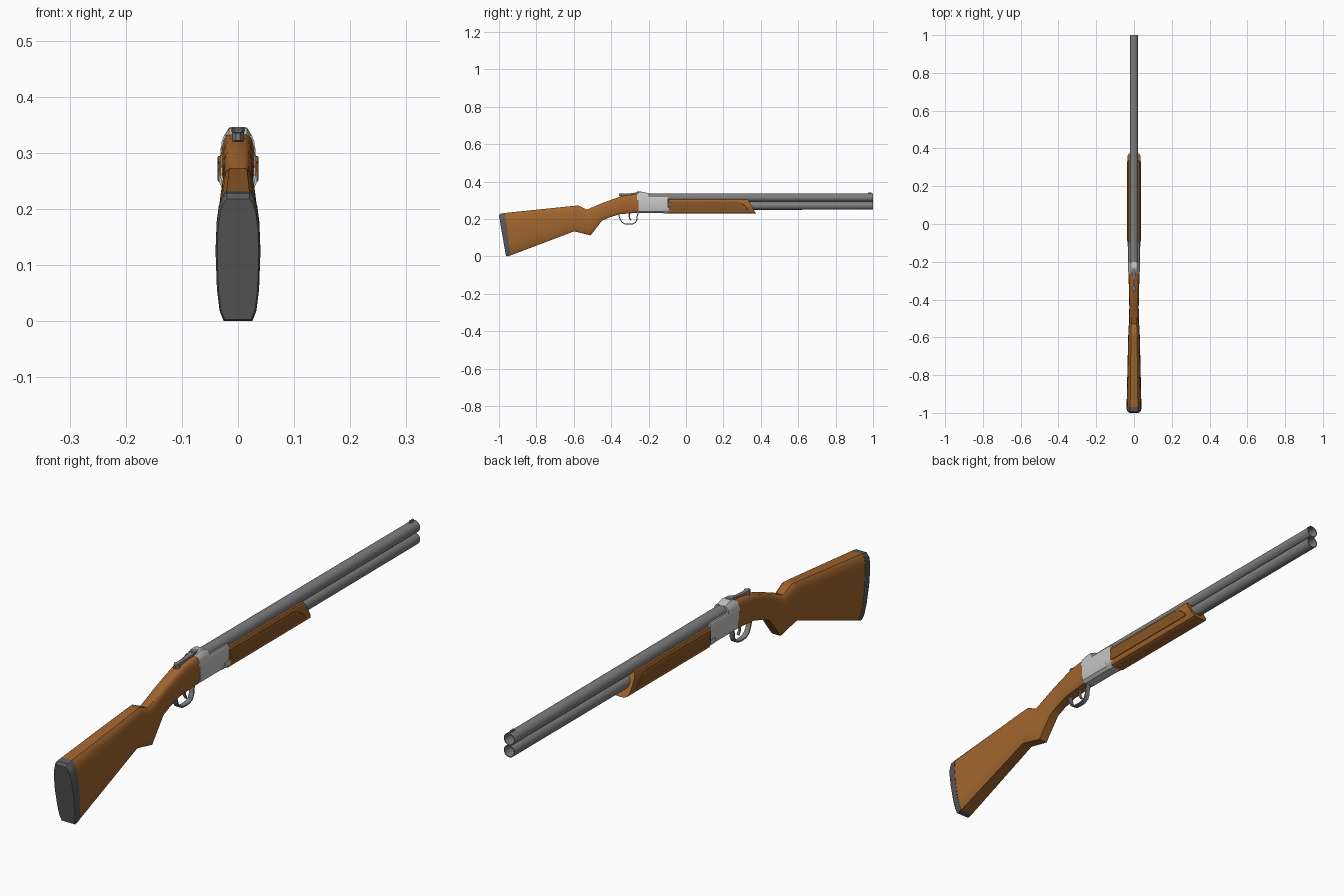
import bpy, bmesh, math
from mathutils import Vector

if "Cube" in bpy.data.objects:
    bpy.data.objects.remove(bpy.data.objects["Cube"])


def mat(name, rgb):
    m = bpy.data.materials.new(name)
    m.diffuse_color = (*rgb, 1)
    m.use_nodes = True
    m.node_tree.nodes["Principled BSDF"].inputs["Base Color"].default_value = m.diffuse_color
    return m


WOOD = mat("wood", (0.36, 0.13, 0.027))
DARK_WOOD = mat("dark wood", (0.25, 0.09, 0.018))
STEEL = mat("barrel steel", (0.21, 0.21, 0.21))
SILVER = mat("receiver silver", (0.56, 0.56, 0.56))
RUBBER = mat("rubber", (0.10, 0.10, 0.10))


def loft(name, rings, material, angle=35, caps=True, loop=False):
    """Skin a list of equal closed rings."""
    bm = bmesh.new()
    vs = [[bm.verts.new(p) for p in r] for r in rings]
    n = len(vs[0])
    pairs = list(zip(vs, vs[1:])) + ([(vs[-1], vs[0])] if loop else [])
    for a, b in pairs:
        for i in range(n):
            j = (i + 1) % n
            bm.faces.new((a[i], a[j], b[j], b[i]))
    if caps and not loop:
        bm.faces.new(vs[0])
        bm.faces.new(vs[-1])
    bmesh.ops.recalc_face_normals(bm, faces=bm.faces)
    me = bpy.data.meshes.new(name)
    bm.to_mesh(me)
    bm.free()
    me.materials.append(material)
    ob = bpy.data.objects.new(name, me)
    bpy.context.collection.objects.link(ob)
    if angle:
        bpy.ops.object.select_all(action='DESELECT')
        ob.select_set(True)
        bpy.context.view_layer.objects.active = ob
        bpy.ops.object.shade_smooth_by_angle(angle=math.radians(angle))
    return ob


def mirrored(half):
    """Right half outline (x, z), bottom to top, to a full closed outline."""
    return half + [(-x, z) for x, z in reversed(half)]


def circle(y, z, r, n=24):
    return [(r * math.cos(2 * math.pi * i / n), y, z + r * math.sin(2 * math.pi * i / n))
            for i in range(n)]


# height fraction, width fraction of the stock cross-section
OVAL = mirrored([(.64, 0), (.82, .08), (.94, .25), (1, .54), (.95, .76),
                 (.86, .88), (.72, .96), (.52, 1)])


def station(yb, zb, yt, zt, w):
    return [(x * w, yb + (yt - yb) * t, zb + (zt - zb) * t) for x, t in OVAL]


def band(name, path, width, thick, material):
    """Flat strip following a path in the y-z plane."""
    rings = []
    for i, (y, z) in enumerate(path):
        a, b = path[max(i - 1, 0)], path[min(i + 1, len(path) - 1)]
        t = Vector((0, b[0] - a[0], b[1] - a[1])).normalized()
        n = Vector((0, -t.z, t.y)) * thick / 2
        p, x = Vector((0, y, z)), Vector((width / 2, 0, 0))
        rings.append([p + x + n, p - x + n, p - x - n, p + x - n])
    return loft(name, rings, material, 40)


# stock and recoil pad
loft("recoil_pad", [station(-.963, .003, -1.0, .218, .037),
                    station(-.957, 0, -.992, .228, .04),
                    station(-.938, .005, -.968, .232, .04)], RUBBER)
loft("stock", [station(-.938, .005, -.968, .232, .039),
               station(-.60, .133, -.60, .270, .031),
               station(-.583, .130, -.575, .272, .030),
               station(-.51, .112, -.53, .250, .027),
               station(-.45, .190, -.44, .288, .025),
               station(-.41, .208, -.39, .306, .0255),
               station(-.355, .225, -.33, .325, .027),
               station(-.25, .234, -.25, .335, .030)], WOOD, 40)

# receiver body, breech hump and lower tongue
body = mirrored([(.017, .231), (.028, .240), (.031, .255), (.031, .308), (.027, .318)])
loft("receiver", [[(x, y, z) for x, z in body] for y in (-.255, -.095)], SILVER)
rings = []
for y, top in ((-.262, .333), (-.247, .343), (-.225, .345), (-.20, .336)):
    hump = mirrored([(.030, .30), (.029, .320), (.025, .330), (.016, top)])
    rings.append([(x, y, z) for x, z in hump])
loft("breech", rings, SILVER)
tongue = mirrored([(.017, .2295), (.0285, .2385), (.034, .248), (.034, .260)])
loft("receiver_tongue", [[(x, y, z) for x, z in tongue] for y in (-.12, -.08)], SILVER)

# barrels: outer wall, muzzle rim and bore
for name, z in (("upper_barrel", .314), ("lower_barrel", .271)):
    loft(name, [circle(-.22, z, .0225), circle(1, z, .0215),
                circle(1, z, .0185), circle(-.15, z, .0185)], STEEL)
loft("front_sight", [[(x, y, z) for x, z in mirrored([(.004, .330), (.003, .342)])]
                     for y in (.972, .992)], STEEL, 0)

# fore-end with slanted nose
fore = mirrored([(.016, .228), (.027, .233), (.033, .247), (.034, .270),
                 (.033, .292), (.028, .305)])
loft("fore_end", [[(x, -.094, z) for x, z in fore],
                  [(x, .33 + (.305 - z) * .58, z) for x, z in fore]], WOOD)

# raised grip panels on both sides
outline = [(-.092, .249), (-.092, .265), (-.084, .270), (-.084, .280), (-.092, .284),
           (-.092, .294), (.27, .294), (.295, .288), (.325, .262), (.332, .249)]
for side, s in (("right", 1), ("left", -1)):
    cy, cz = .12, .271
    inset = [(cy + (y - cy) * .988, cz + (z - cz) * .88) for y, z in outline]
    loft(side + "_grip_panel", [[(s * .030, y, z) for y, z in outline],
                                [(s * .0352, y, z) for y, z in outline],
                                [(s * .0368, y, z) for y, z in inset]], DARK_WOOD, 20)

# trigger guard and trigger
band("trigger_guard", [(-.255, .232), (-.261, .215), (-.262, .198), (-.269, .182),
                       (-.285, .174), (-.305, .172), (-.328, .174), (-.343, .183),
                       (-.352, .198), (-.357, .214), (-.360, .230)], .018, .005, STEEL)
band("trigger", [(-.300, .235), (-.304, .218), (-.302, .205), (-.294, .193)],
     .007, .007, STEEL)

# top lever with a flared thumb piece, and its pivot
rings = []
for y, z0, z1, w in ((-.358, .322, .335, .004), (-.346, .320, .337, .010),
                     (-.330, .322, .335, .006), (-.285, .328, .338, .006),
                     (-.255, .332, .344, .011), (-.235, .335, .3455, .008)):
    rings.append([(w, y, z0), (w, y, z1), (-w, y, z1), (-w, y, z0)])
loft("top_lever", rings, STEEL, 30)
loft("lever_pivot", [[(x, -.25 + y, z) for x, y, _ in circle(0, 0, .012, 16)]
                     for z in (.335,)] and
     [[(.012 * math.cos(a * math.pi / 8), -.25 + .012 * math.sin(a * math.pi / 8), z)
       for a in range(16)] for z in (.330, .3455)], STEEL)
